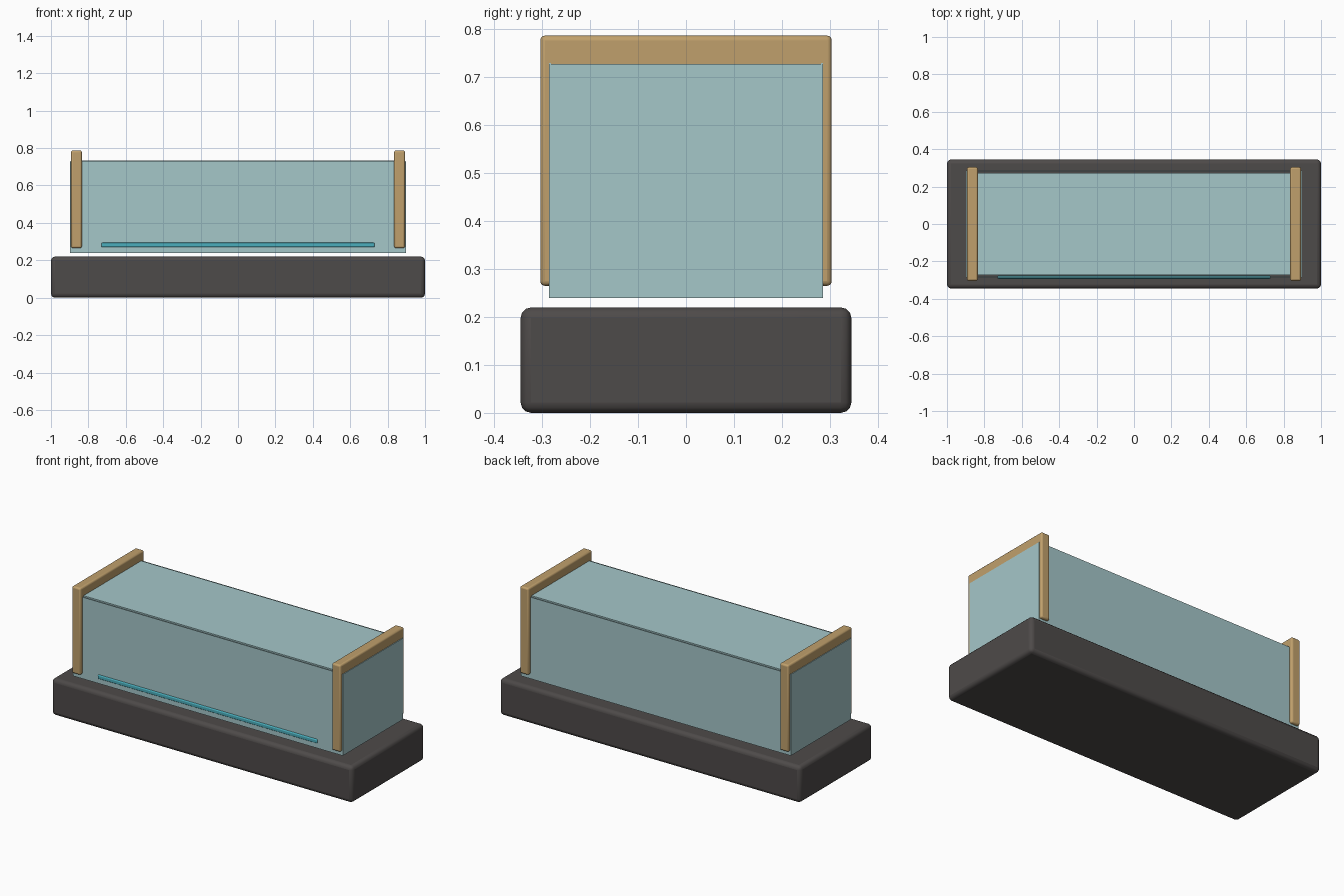
import bpy

cube = bpy.data.objects.get("Cube")
if cube:
    bpy.data.objects.remove(cube, do_unlink=True)


def material(name, rgb):
    mat = bpy.data.materials.new(name)
    mat.use_nodes = True
    mat.diffuse_color = (*rgb, 1)
    mat.node_tree.nodes["Principled BSDF"].inputs["Base Color"].default_value = (*rgb, 1)
    return mat


charcoal = material("charcoal", (0.076, 0.069, 0.067))
wood = material("light wood", (0.527, 0.352, 0.15))
glass = material("pale blue glass", (0.376, 0.571, 0.584))
teal = material("bright teal", (0.07, 0.43, 0.51))


def box(name, low, high, mat, bevel=0.0, segments=3):
    """Box between two corners, with optional rounded edges."""
    centre = [(a + b) / 2 for a, b in zip(low, high)]
    bpy.ops.mesh.primitive_cube_add(size=1, location=centre)
    obj = bpy.context.object
    obj.name = name
    obj.scale = [b - a for a, b in zip(low, high)]
    bpy.ops.object.transform_apply(location=False, rotation=False, scale=True)
    obj.data.materials.append(mat)
    if bevel:
        mod = obj.modifiers.new("rounded edges", "BEVEL")
        mod.width = bevel
        mod.segments = segments
        bpy.ops.object.shade_smooth_by_angle()
    return obj


# Plinth
box("base", (-1, -0.345, 0), (1, 0.345, 0.22), charcoal, 0.022)

# Long glass panes and lid, with a narrow gap between them
box("front_pane", (-0.895, -0.286, 0.24), (0.895, -0.282, 0.73), glass)
box("back_pane", (-0.895, 0.282, 0.24), (0.895, 0.286, 0.73), glass)
box("lid_pane", (-0.84, -0.274, 0.725), (0.84, 0.274, 0.734), glass)

# Wooden end boards, each faced with a glass pane
for side, label in ((1, "left"), (-1, "right")):
    inner, outer = sorted((side * 0.835, side * 0.893))
    box(label + "_end_board", (inner, -0.304, 0.265), (outer, 0.304, 0.787), wood, 0.01)
    inner, outer = sorted((side * 0.89, side * 0.897))
    box(label + "_end_pane", (inner, -0.286, 0.24), (outer, 0.286, 0.728), glass)

# Light strip along the lower front
box("light_strip", (-0.73, -0.293, 0.27), (0.73, -0.275, 0.294), teal, 0.006)
